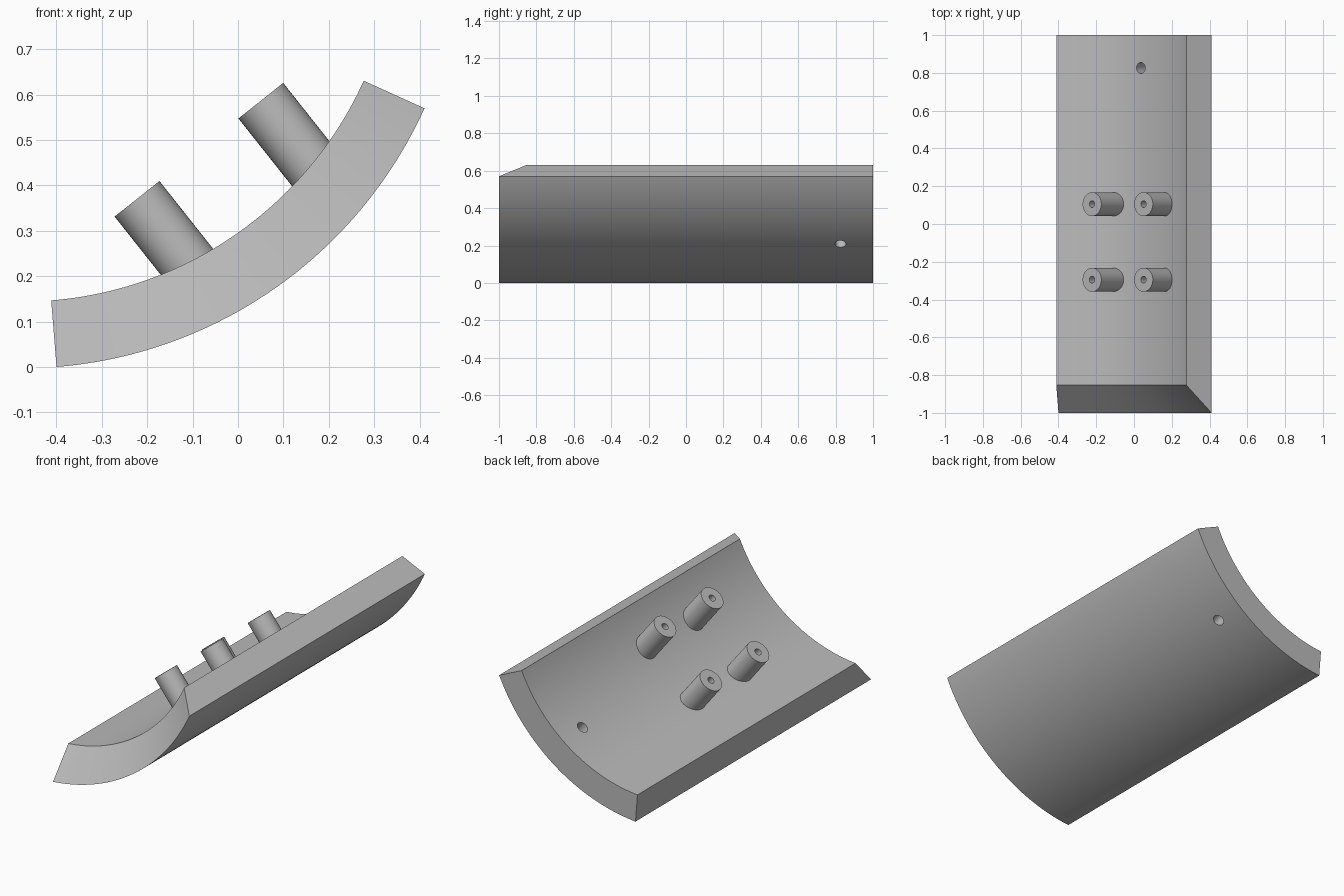
import bpy, bmesh, math
from mathutils import Vector, Matrix

if "Cube" in bpy.data.objects:
    bpy.data.objects.remove(bpy.data.objects["Cube"])

CENTRE = Vector((-0.478, 0, 0.973))      # axis of the curved shell
R_OUT, R_IN = 0.976, 0.829
A_START, A_END = math.radians(-85.4), math.radians(-24.4)
A_AXIS = math.radians(-51.6)             # direction of the pegs and the hole
OUTWARD = Vector((math.cos(A_AXIS), 0, math.sin(A_AXIS)))
SIDEWAYS = Vector((-OUTWARD.z, 0, OUTWARD.x))

grey = bpy.data.materials.new("plain grey")
grey.use_nodes = True
grey.diffuse_color = (0.5, 0.5, 0.5, 1)
grey.node_tree.nodes["Principled BSDF"].inputs["Base Color"].default_value = (0.5, 0.5, 0.5, 1)


def make_object(name, bm):
    bmesh.ops.recalc_face_normals(bm, faces=bm.faces)
    mesh = bpy.data.meshes.new(name)
    bm.to_mesh(mesh)
    bm.free()
    mesh.materials.append(grey)
    ob = bpy.data.objects.new(name, mesh)
    bpy.context.collection.objects.link(ob)
    return ob


def smooth(ob):
    bpy.ops.object.select_all(action='DESELECT')
    ob.select_set(True)
    bpy.context.view_layer.objects.active = ob
    bpy.ops.object.shade_smooth_by_angle(angle=math.radians(30))


def lathe(name, profile, origin, segments=48):
    """Spin (radius, distance) points about the OUTWARD axis through origin."""
    bm = bmesh.new()
    verts = [bm.verts.new((r, 0, d)) for r, d in profile]
    edges = [bm.edges.new(pair) for pair in zip(verts, verts[1:])]
    bmesh.ops.spin(bm, geom=verts + edges, cent=(0, 0, 0), axis=(0, 0, 1),
                   angle=math.tau, steps=segments)
    bmesh.ops.remove_doubles(bm, verts=bm.verts, dist=1e-4)
    turn = OUTWARD.to_track_quat('Z', 'Y').to_matrix().to_4x4()
    bm.transform(Matrix.Translation(origin) @ turn)
    return make_object(name, bm)


# Curved shell: bevelled at the front, square at the back
section = [(R_OUT, -1), (R_OUT, 1), (R_IN, 1), (R_IN, -1 + R_OUT - R_IN)]
STEPS = 48
bm = bmesh.new()
rings = []
for i in range(STEPS + 1):
    a = A_START + (A_END - A_START) * i / STEPS
    ray = Vector((math.cos(a), 0, math.sin(a)))
    rings.append([bm.verts.new(CENTRE + ray * r + Vector((0, y, 0))) for r, y in section])
for p, q in zip(rings, rings[1:]):
    for k in range(4):
        n = (k + 1) % 4
        bm.faces.new((p[k], p[n], q[n], q[k]))
bm.faces.new(rings[0])
bm.faces.new(rings[-1])
shell = make_object("curved_shell", bm)

# Through hole near the back
cutter = lathe("hole_cutter", [(0, 0.7), (0.029, 0.7), (0.029, 1.1), (0, 1.1)],
               CENTRE + Vector((0, 0.826, 0)))
cutter.hide_render = True
cut = shell.modifiers.new("through_hole", 'BOOLEAN')
cut.operation = 'DIFFERENCE'
cut.solver = 'EXACT'
cut.object = cutter
bpy.context.view_layer.objects.active = shell
bpy.ops.object.modifier_apply(modifier=cut.name)
bpy.data.objects.remove(cutter)
smooth(shell)

# Four pegs with blind screw holes, standing on the inner surface
peg_profile = [(0, 0.87), (0.063, 0.87), (0.063, 0.631),
               (0.018, 0.631), (0.018, 0.79), (0, 0.79)]
for side, offset in (("left", 0.174), ("right", -0.174)):
    for end, y in (("front", -0.295), ("back", 0.105)):
        origin = CENTRE + SIDEWAYS * offset + Vector((0, y, 0))
        smooth(lathe(f"{end}_{side}_peg", peg_profile, origin))
